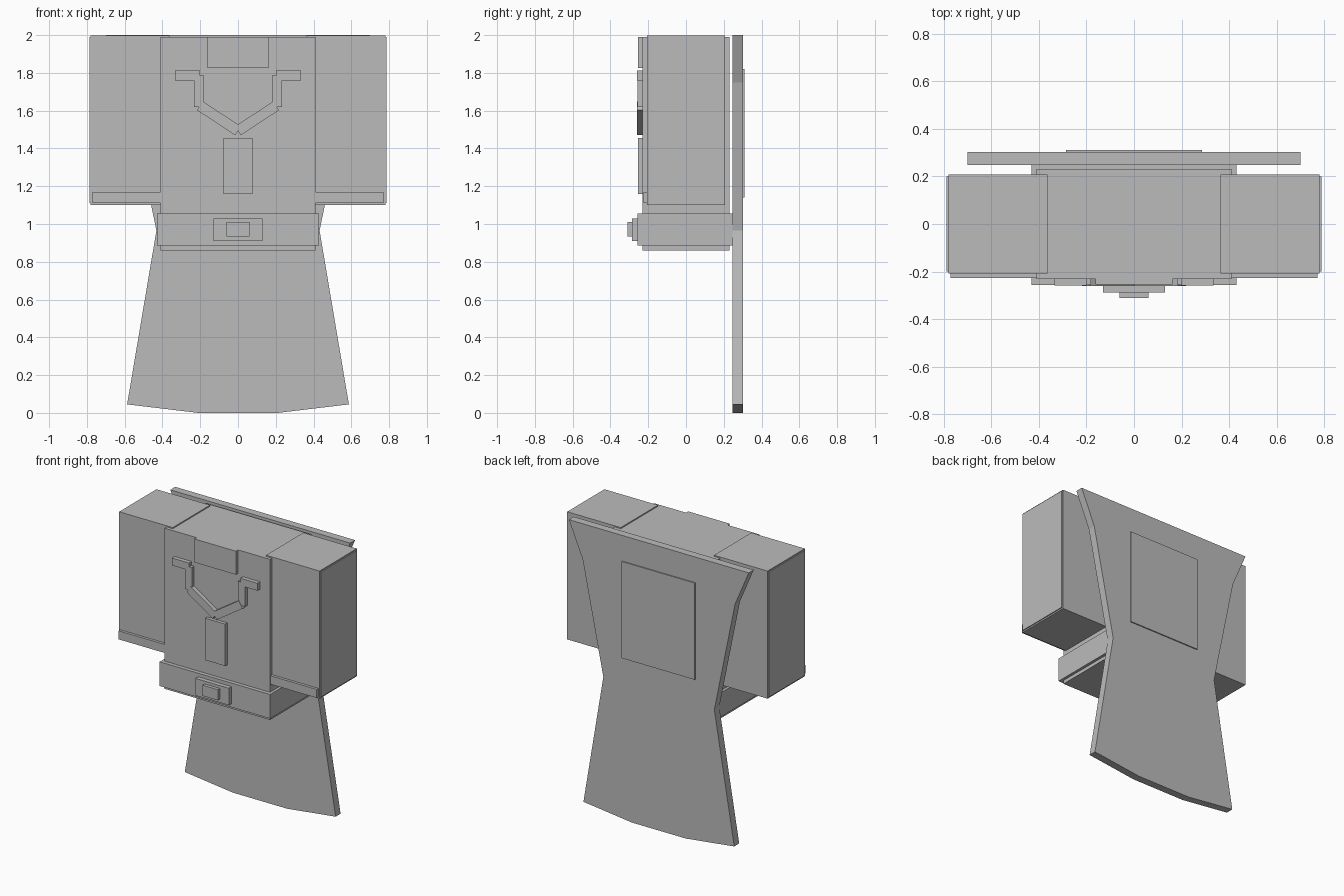
import bpy, bmesh, math
from mathutils import Matrix, Vector

default = bpy.data.objects.get("Cube")
if default:
    bpy.data.objects.remove(default)

grey = bpy.data.materials.new("plain grey")
grey.use_nodes = True
grey.diffuse_color = (0.5, 0.5, 0.5, 1)
grey.node_tree.nodes["Principled BSDF"].inputs["Base Color"].default_value = grey.diffuse_color


def finish(name, bm):
    bmesh.ops.recalc_face_normals(bm, faces=bm.faces[:])
    mesh = bpy.data.meshes.new(name)
    bm.to_mesh(mesh)
    bm.free()
    mesh.materials.append(grey)
    obj = bpy.data.objects.new(name, mesh)
    bpy.context.collection.objects.link(obj)
    return obj


def box(name, x, y, z, tilt=0):
    """Box from (min, max) ranges, optionally tilted about the y axis."""
    bm = bmesh.new()
    bmesh.ops.create_cube(bm, size=1)
    size = [b - a for a, b in (x, y, z)]
    centre = Vector([(a + b) / 2 for a, b in (x, y, z)])
    bmesh.ops.scale(bm, vec=size, verts=bm.verts)
    turn = Matrix.Rotation(tilt, 4, "Y")
    bmesh.ops.transform(bm, matrix=Matrix.Translation(centre) @ turn, verts=bm.verts)
    return finish(name, bm)


def pair(name, x, y, z, tilt=0):
    """Same box on the left (+x) and mirrored on the right."""
    box("left_" + name, x, y, z, tilt)
    box("right_" + name, (-x[1], -x[0]), y, z, -tilt)


# Torso and belt
box("torso", (-0.41, 0.41), (-0.23, 0.23), (0.86, 1.99))
box("belt", (-0.43, 0.43), (-0.257, 0.247), (0.885, 1.055))
box("buckle", (-0.13, 0.13), (-0.287, -0.25), (0.91, 1.03))
box("buckle_centre", (-0.06, 0.06), (-0.31, -0.28), (0.935, 1.01))

# Sleeves with outer panels and front cuffs
pair("sleeve", (0.363, 0.78), (-0.207, 0.207), (1.10, 1.998))
pair("sleeve_panel", (0.77, 0.787), (-0.2, 0.2), (1.11, 1.99))
pair("cuff", (0.40, 0.77), (-0.226, -0.2), (1.11, 1.17))

# Chest details
box("collar_plate", (-0.162, 0.162), (-0.254, -0.22), (1.825, 1.99))
box("pendant", (-0.078, 0.078), (-0.254, -0.22), (1.16, 1.455))
pair("necklace_end", (0.2, 0.333), (-0.259, -0.22), (1.76, 1.812))
pair("necklace_side", (0.18, 0.234), (-0.257, -0.22), (1.62, 1.785))
pair("necklace_diagonal", (-0.02, 0.222), (-0.26, -0.22), (1.532, 1.588), -math.radians(33.3))

# Cape: half outline from shoulder to hem, mirrored and extruded
half = [(0.70, 2.0), (0.593, 1.75), (0.432, 0.965), (0.587, 0.045), (0.21, 0.0)]
outline = half + [(-x, z) for x, z in reversed(half)]
bm = bmesh.new()
face = bm.faces.new([bm.verts.new((x, 0.247, z)) for x, z in outline])
side = bmesh.ops.extrude_face_region(bm, geom=[face], use_keep_orig=True)
moved = [v for v in side["geom"] if isinstance(v, bmesh.types.BMVert)]
bmesh.ops.translate(bm, vec=(0, 0.055, 0), verts=moved)
finish("cape", bm)
box("cape_panel", (-0.285, 0.285), (0.29, 0.31), (1.14, 1.82))
